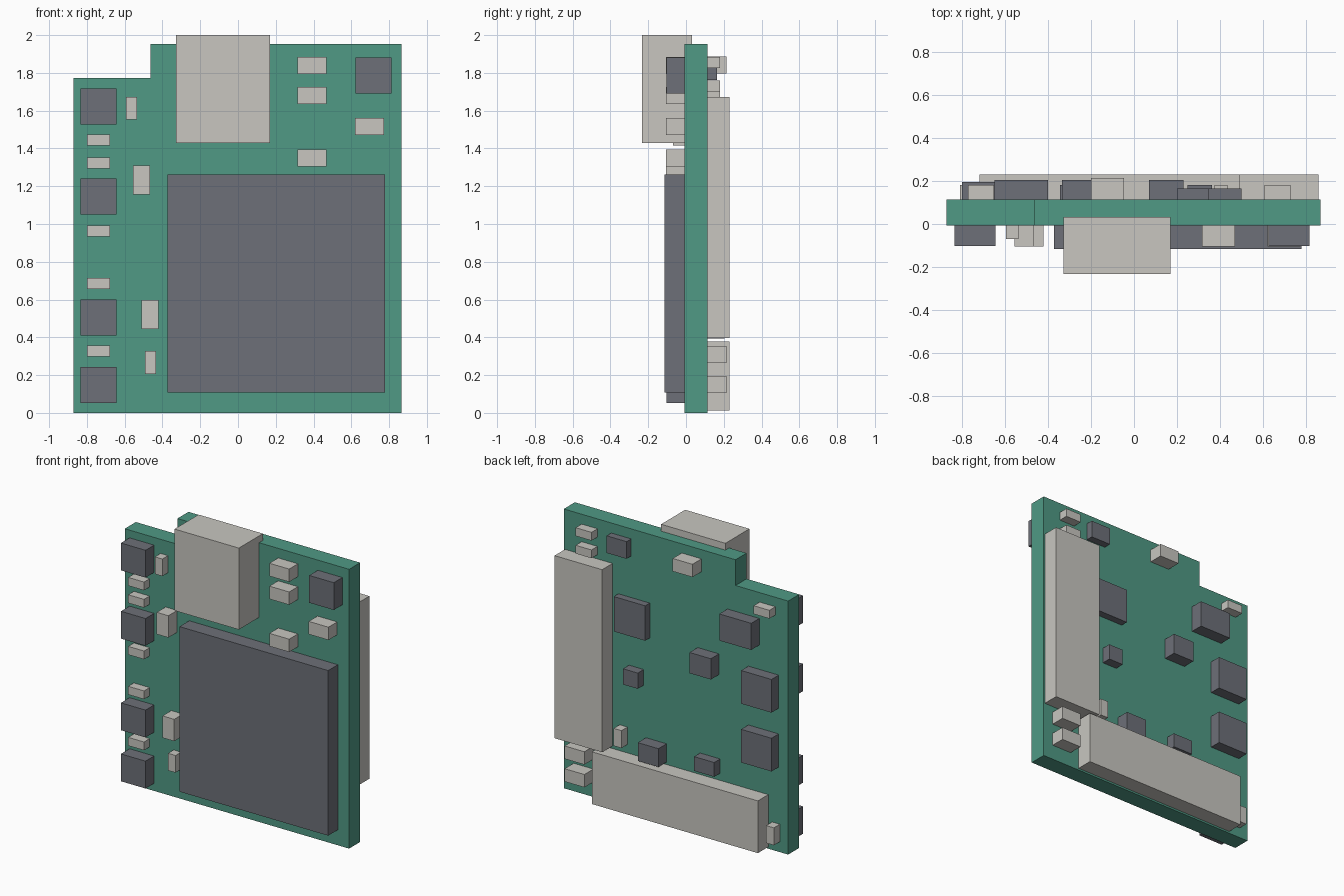
import bpy, bmesh

if "Cube" in bpy.data.objects:
    bpy.data.objects.remove(bpy.data.objects["Cube"])

BOARD_FRONT, BOARD_BACK = -0.008, 0.114


def material(name, color):
    m = bpy.data.materials.new(name)
    m.diffuse_color = (*color, 1)
    m.use_nodes = True
    m.node_tree.nodes["Principled BSDF"].inputs["Base Color"].default_value = m.diffuse_color
    return m


GREEN = material("board_green", (0.08, 0.32, 0.232))
LIGHT = material("light_grey", (0.578, 0.565, 0.527))
DARK = material("dark_grey", (0.153, 0.162, 0.188))


def prism(name, outline, y0, y1, mat):
    """Extrude an x/z outline from y0 to y1."""
    bm = bmesh.new()
    face = bm.faces.new([bm.verts.new((x, y0, z)) for x, z in outline])
    ext = bmesh.ops.extrude_face_region(bm, geom=[face])
    verts = [v for v in ext["geom"] if isinstance(v, bmesh.types.BMVert)]
    bmesh.ops.translate(bm, verts=verts, vec=(0, y1 - y0, 0))
    bmesh.ops.recalc_face_normals(bm, faces=bm.faces)
    mesh = bpy.data.meshes.new(name)
    bm.to_mesh(mesh)
    bm.free()
    mesh.materials.append(mat)
    obj = bpy.data.objects.new(name, mesh)
    bpy.context.collection.objects.link(obj)
    return obj


def block(name, x0, x1, z0, z1, y0, y1, mat):
    return prism(name, [(x0, z0), (x1, z0), (x1, z1), (x0, z1)], y0, y1, mat)


def front(name, x, z, w, h, depth, mat):
    """Part on the front, placed by its lower left corner."""
    block(name, x, x + w, z, z + h, BOARD_FRONT - depth, BOARD_FRONT, mat)


def back(name, x, z, w, h, depth, mat):
    """Part on the back, placed by its lowest x and z."""
    block(name, x, x + w, z, z + h, BOARD_BACK, BOARD_BACK + depth, mat)


# Board with a notched upper corner
prism("circuit_board", [(-0.87, 0), (0.865, 0), (0.865, 1.952), (-0.463, 1.952),
                        (-0.463, 1.772), (-0.87, 1.772)], BOARD_FRONT, BOARD_BACK, GREEN)

# Port overhanging the top edge, and the main chip
block("top_port", -0.328, 0.169, 1.43, 2.0, -0.232, 0.033, LIGHT)
front("main_chip", -0.372, 0.108, 1.15, 1.154, 0.107, DARK)

# Front square chips
for x, z in [(-0.833, 1.527), (-0.833, 1.05), (-0.833, 0.41), (-0.833, 0.053), (0.623, 1.69)]:
    front("front_chip", x, z, 0.19, 0.191, 0.095, DARK)

# Front small components: flat, upright, wide and tall
for z in (1.416, 1.295, 0.934, 0.655, 0.298):
    front("front_resistor", -0.8, z, 0.122, 0.058, 0.062, LIGHT)
for x, z in [(-0.594, 1.553), (-0.492, 0.207)]:
    front("front_upright_resistor", x, z, 0.058, 0.12, 0.062, LIGHT)
for x, z in [(0.316, 1.795), (0.316, 1.635), (0.316, 1.305), (0.62, 1.47)]:
    front("front_capacitor", x, z, 0.153, 0.09, 0.097, LIGHT)
for x, z in [(-0.555, 1.156), (-0.51, 0.444)]:
    front("front_upright_capacitor", x, z, 0.09, 0.153, 0.097, LIGHT)

# Back connectors
back("tall_connector", 0.488, 0.396, 0.368, 1.276, 0.115, LIGHT)
back("wide_connector", -0.716, 0.013, 1.284, 0.365, 0.115, LIGHT)

# Back chips: x, z, width, height, depth
for chip in [(0.344, 1.762, 0.154, 0.12, 0.051),
             (0.2, 1.228, 0.243, 0.244, 0.051),
             (-0.647, 1.405, 0.247, 0.186, 0.09),
             (-0.335, 1.115, 0.165, 0.145, 0.09),
             (0.247, 0.885, 0.114, 0.11, 0.066),
             (-0.797, 1.003, 0.235, 0.232, 0.08),
             (-0.797, 0.592, 0.235, 0.232, 0.08),
             (0.07, 0.395, 0.16, 0.128, 0.09),
             (-0.344, 0.428, 0.155, 0.1, 0.066)]:
    back("back_chip", *chip, DARK)

# Back small components
for x, z in [(0.605, 1.825), (0.605, 1.702), (-0.771, 1.648)]:
    back("back_resistor", x, z, 0.122, 0.058, 0.066, LIGHT)
for x, z in [(0.373, 0.437), (-0.806, 0.073)]:
    back("back_upright_resistor", x, z, 0.06, 0.122, 0.066, LIGHT)
for x, z in [(-0.2, 1.798), (0.636, 0.264), (0.636, 0.105)]:
    back("back_capacitor", x, z, 0.153, 0.09, 0.1, LIGHT)
